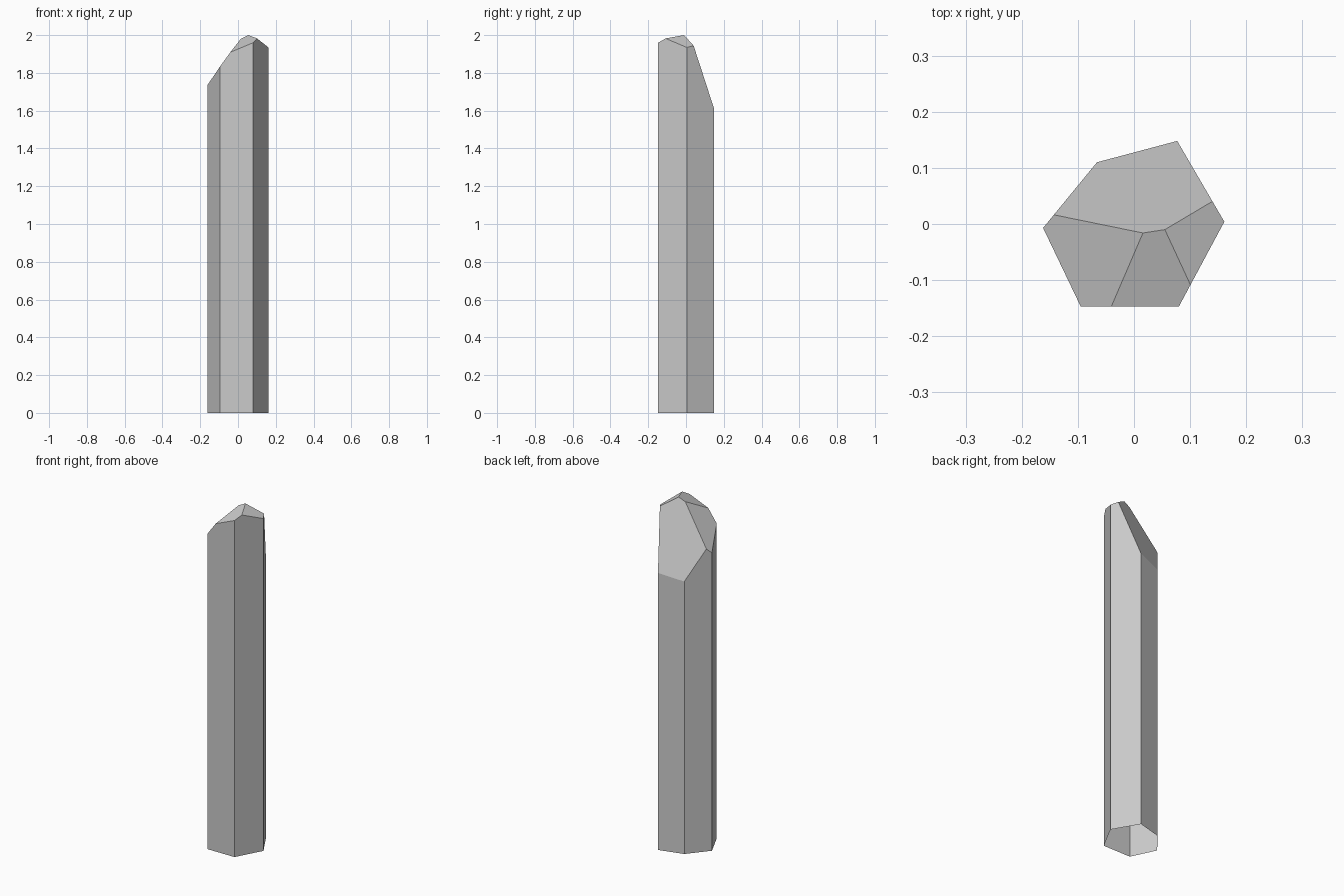
import bpy, bmesh
from mathutils import Vector
from mathutils.geometry import normal

if "Cube" in bpy.data.objects:
    bpy.data.objects.remove(bpy.data.objects["Cube"])

# Irregular six-sided cross-section
outline = [(-0.162, -0.007), (-0.095, -0.147), (0.080, -0.147),
           (0.161, 0.004), (0.077, 0.148), (-0.066, 0.110)]

# Three points on each slanted tip facet: back, left, front, right
facets = [
    [(0.055, -0.010, 2.000), (0.140, 0.042, 1.940), (0.077, 0.149, 1.610)],
    [(-0.162, -0.007, 1.735), (-0.040, -0.146, 1.910), (0.012, -0.015, 1.976)],
    [(-0.040, -0.146, 1.910), (0.080, -0.146, 1.960), (0.055, -0.010, 2.000)],
    [(0.100, -0.110, 1.983), (0.161, 0.004, 1.935), (0.055, -0.010, 2.000)],
]

# Tall prism
bm = bmesh.new()
base = bm.faces.new([bm.verts.new((x, y, 0)) for x, y in outline])
top = bmesh.ops.extrude_face_region(bm, geom=[base], use_keep_orig=True)
bmesh.ops.translate(bm, vec=(0, 0, 2.5),
                    verts=[v for v in top["geom"] if isinstance(v, bmesh.types.BMVert)])

# Slice the tip facets and cap each cut
for pts in facets:
    p = [Vector(c) for c in pts]
    n = normal(p)
    if n.z < 0:
        n = -n
    cut = bmesh.ops.bisect_plane(bm, geom=bm.verts[:] + bm.edges[:] + bm.faces[:],
                                 dist=1e-5, plane_co=p[0], plane_no=n, clear_outer=True)
    rim = [e for e in cut["geom_cut"] if isinstance(e, bmesh.types.BMEdge)]
    bmesh.ops.edgeloop_fill(bm, edges=rim)

# Consistent outward faces, then leave the underside open
bmesh.ops.recalc_face_normals(bm, faces=bm.faces[:])
bottom = [f for f in bm.faces if f.calc_center_median().z < 0.01]
bmesh.ops.delete(bm, geom=bottom, context='FACES_ONLY')

mesh = bpy.data.meshes.new("crystal_shard")
bm.to_mesh(mesh)
bm.free()
bpy.context.collection.objects.link(bpy.data.objects.new("crystal_shard", mesh))
